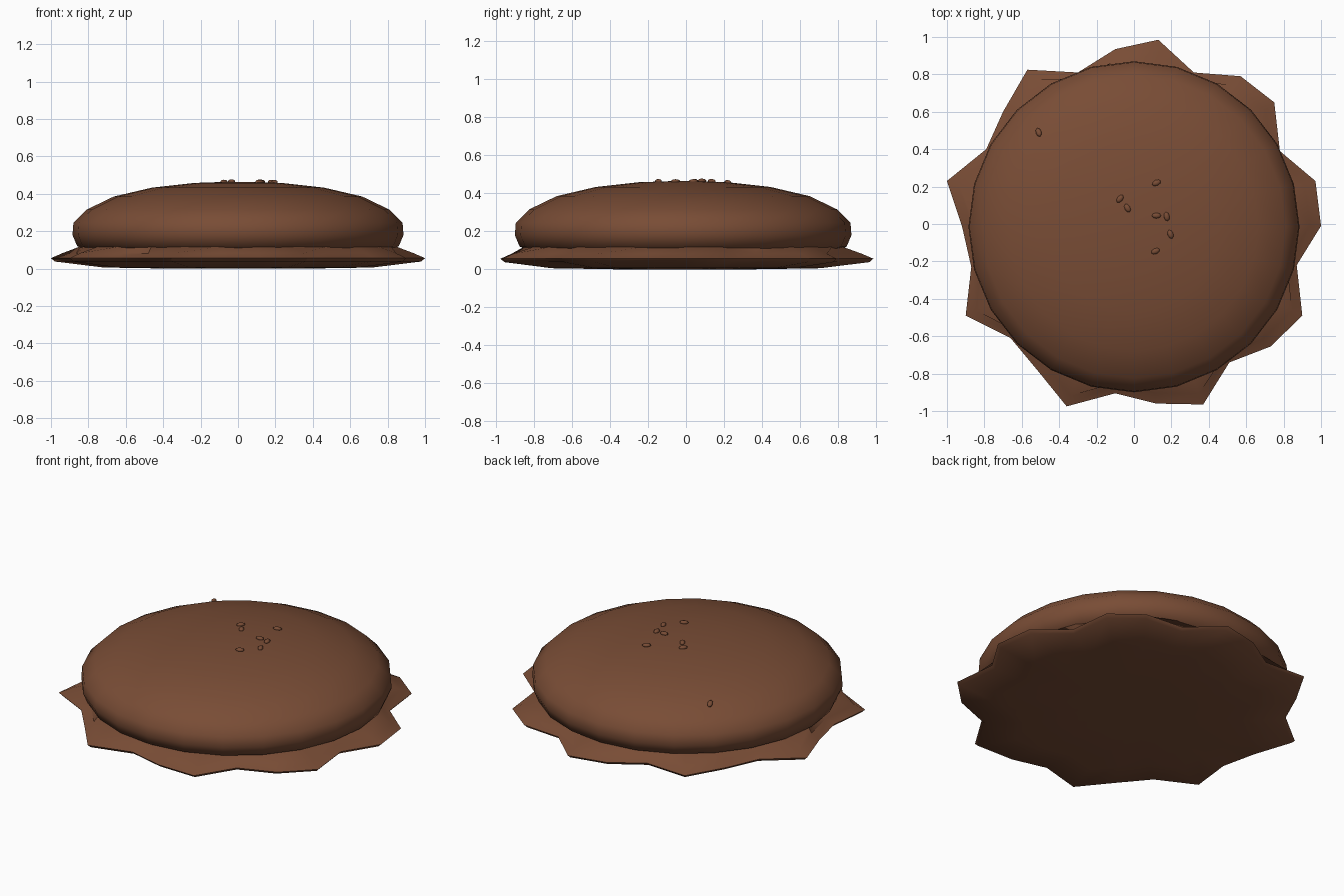
import bpy, bmesh, math
from mathutils import Matrix, Vector

cube = bpy.data.objects.get("Cube")
if cube:
    bpy.data.objects.remove(cube, do_unlink=True)

brown = bpy.data.materials.new("toasted_brown")
colour = (0.19, 0.073, 0.036, 1)
brown.use_nodes = True
brown.diffuse_color = colour
brown.node_tree.nodes["Principled BSDF"].inputs["Base Color"].default_value = colour

CENTRE = Vector((0, -0.015, 0))


def finish(name, bm, angle=40):
    bmesh.ops.recalc_face_normals(bm, faces=bm.faces)
    mesh = bpy.data.meshes.new(name)
    bm.to_mesh(mesh)
    bm.free()
    mesh.materials.append(brown)
    obj = bpy.data.objects.new(name, mesh)
    bpy.context.collection.objects.link(obj)
    bpy.ops.object.select_all(action='DESELECT')
    obj.select_set(True)
    bpy.context.view_layer.objects.active = obj
    bpy.ops.object.shade_smooth_by_angle(angle=math.radians(angle))
    return obj


def loft(name, rings, angle):
    """Skin a stack of rings of equal length and cap both ends."""
    bm = bmesh.new()
    loops = [[bm.verts.new(p) for p in ring] for ring in rings]
    n = len(loops[0])
    for a, b in zip(loops, loops[1:]):
        for i in range(n):
            j = (i + 1) % n
            bm.faces.new((a[i], a[j], b[j], b[i]))
    for cap in (loops[0], loops[-1]):
        centre = sum((v.co for v in cap), Vector()) / n
        bmesh.ops.triangulate(bm, faces=[bm.faces.new(cap)]) if n < 4 else \
            bmesh.ops.poke(bm, faces=[bm.faces.new(cap)])
    return finish(name, bm, angle)


# Domed bun with a tucked-in lower edge
PROFILE = [(0.78, 0.09), (0.86, 0.12), (0.885, 0.18), (0.88, 0.245), (0.81, 0.315),
           (0.665, 0.385), (0.46, 0.433), (0.235, 0.458), (0.06, 0.464)]
STEPS = 24


def circle(r, z):
    return [CENTRE + Vector((r * math.cos(t), r * math.sin(t), z))
            for t in (math.tau * i / STEPS for i in range(STEPS))]


loft("bun_top", [circle(r, z) for r, z in PROFILE], 60)

# Ragged leaf under the bun: outline, thin rim and shallow dished underside
OUTLINE = [(1, -.01), (.97, .23), (.78, .39), (.75, .65), (.57, .79), (.32, .81),
           (.13, .985), (-.1, .935), (-.3, .81), (-.57, .825), (-.7, .6), (-.79, .4),
           (-1, .23), (-.92, -.01), (-.87, -.23), (-.9, -.49), (-.66, -.61),
           (-.51, -.79), (-.36, -.975), (-.1, -.905), (.12, -.96), (.37, -.965),
           (.51, -.74), (.73, -.655), (.9, -.49), (.87, -.22)]


def leaf_ring(scale, z, radius=None):
    ring = []
    for x, y in OUTLINE:
        d = Vector((x, y, 0)) - CENTRE
        if radius:
            d = d.normalized() * radius
        ring.append(CENTRE + d * scale + Vector((0, 0, z)))
    return ring


loft("leaf_base", [leaf_ring(0.35, 0.0), leaf_ring(0.72, 0.006), leaf_ring(0.98, 0.038),
                   leaf_ring(1, 0.056), leaf_ring(0.94, 0.082), leaf_ring(1, 0.12, 0.84)], 40)

# Seeds scattered on the dome: x, y, turn in degrees
SEEDS = [(-.51, .49, 110), (-.075, .135, 50), (-.035, .085, 120), (.12, .22, 25),
         (.12, .045, 0), (.175, .04, 100), (.195, -.055, 110), (.115, -.145, 25)]


def dome_height(r):
    upper = PROFILE[4:]
    for (r0, z0), (r1, z1) in zip(upper, upper[1:]):
        if r >= r1:
            return z0 + (z1 - z0) * (r - r0) / (r1 - r0)
    return upper[-1][1]


for i, (x, y, turn) in enumerate(SEEDS):
    r = (Vector((x, y, 0)) - CENTRE).length
    slope = math.atan2(dome_height(r - 0.05) - dome_height(r + 0.05), 0.1)
    axis = Vector((-(y - CENTRE.y), x, 0)).normalized()
    bm = bmesh.new()
    bmesh.ops.create_uvsphere(bm, u_segments=8, v_segments=5, radius=1)
    bmesh.ops.transform(bm, verts=bm.verts, matrix=(
        Matrix.Translation((x, y, dome_height(r) + 0.004))
        @ Matrix.Rotation(slope, 4, axis)
        @ Matrix.Rotation(math.radians(turn), 4, 'Z')
        @ Matrix.Diagonal((0.026, 0.016, 0.011, 1))))
    finish(f"seed_{i + 1}", bm, 60)
